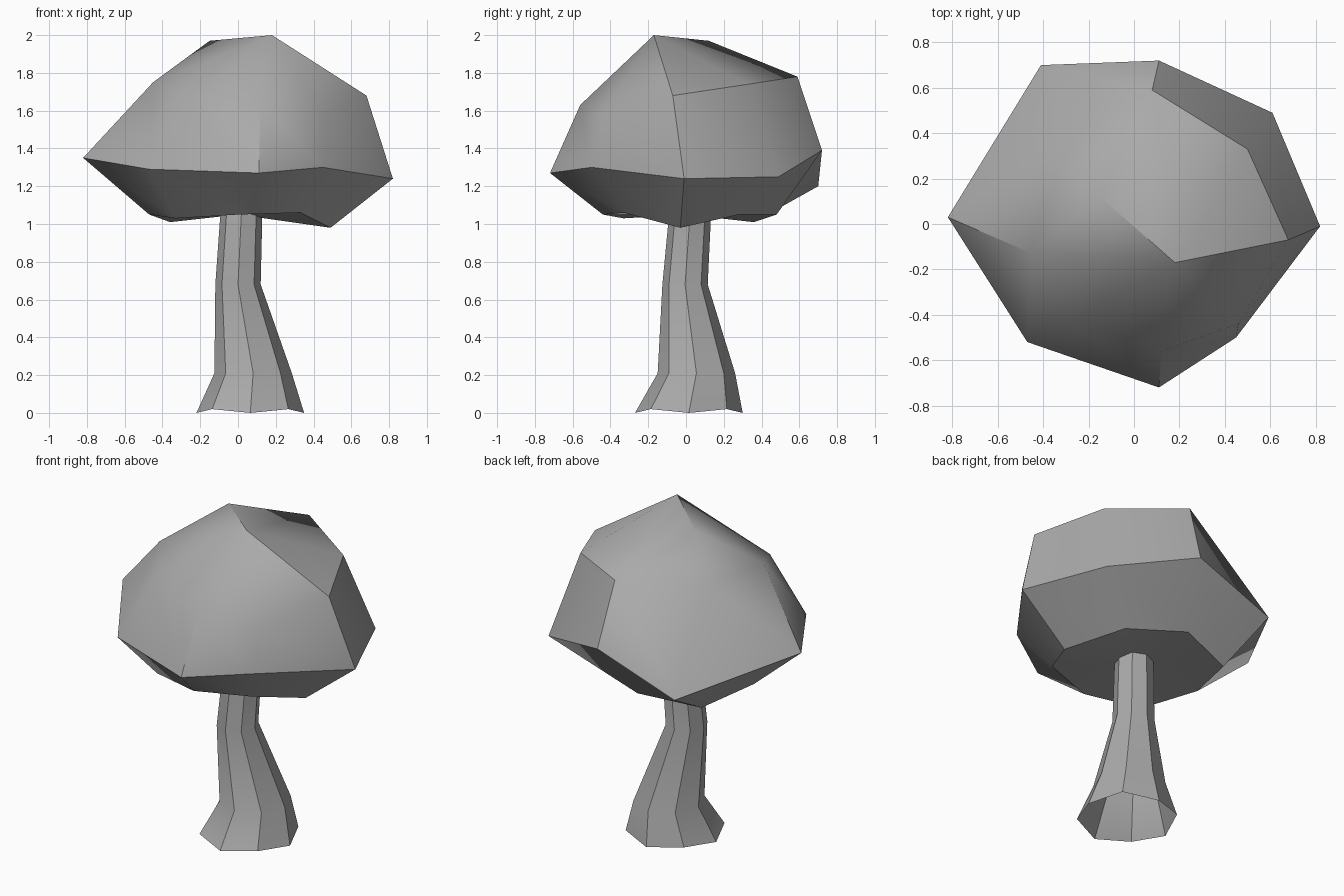
import bpy
import bmesh
import math

default_cube = bpy.data.objects.get("Cube")
if default_cube:
    bpy.data.objects.remove(default_cube, do_unlink=True)


def make_material(name, colour):
    material = bpy.data.materials.new(name)
    material.use_nodes = True
    material.diffuse_color = colour
    material.node_tree.nodes["Principled BSDF"].inputs["Base Color"].default_value = colour
    return material


def bridge_rings(bm, first_ring, second_ring):
    """Join two equal closed rings with a band of quads."""
    count = len(first_ring)
    for i in range(count):
        j = (i + 1) % count
        bm.faces.new((first_ring[i], first_ring[j], second_ring[j], second_ring[i]))


def fan(bm, centre, rim):
    """Fill between one point and an open run of rim points."""
    for start, end in zip(rim, rim[1:]):
        bm.faces.new((centre, start, end))


def finish(bm, name, material, sharp_angle):
    bmesh.ops.recalc_face_normals(bm, faces=bm.faces[:])
    mesh = bpy.data.meshes.new(name)
    bm.to_mesh(mesh)
    bm.free()
    mesh.materials.append(material)
    part = bpy.data.objects.new(name, mesh)
    bpy.context.collection.objects.link(part)
    bpy.ops.object.select_all(action="DESELECT")
    part.select_set(True)
    bpy.context.view_layer.objects.active = part
    bpy.ops.object.shade_smooth_by_angle(angle=math.radians(sharp_angle))
    return part


grey = make_material("plain grey", (0.4, 0.4, 0.4, 1))
SIDES = 8

# Trunk: leaning octagonal tube, flared at the open foot (x, y, z, radius)
trunk_sections = [
    (0.065, 0.015, 0, 0.285),
    (0.08, 0.055, 0.21, 0.205),
    (0, -0.005, 0.68, 0.12),
    (0.02, 0.025, 1.1, 0.11),
]
bm = bmesh.new()
rings = []
for x, y, z, radius in trunk_sections:
    ring = []
    for i in range(SIDES):
        angle = math.tau * i / SIDES
        lift = 0.02 if z == 0 and i % 2 else 0
        ring.append(bm.verts.new((x + radius * math.cos(angle),
                                  y + radius * math.sin(angle), z + lift)))
    rings.append(ring)
for below, above in zip(rings, rings[1:]):
    bridge_rings(bm, below, above)
finish(bm, "trunk", grey, 35)

# Crown: irregular faceted rings, all running clockwise from the +x side
lower_ring = [(0.49, -0.03, 0.98), (0.33, -0.33, 1.06), (0, -0.44, 1.05), (-0.33, -0.33, 1.03),
              (-0.47, 0, 1.05), (-0.36, 0.36, 1.01), (0, 0.48, 1.05), (0.3, 0.28, 1.05)]
middle_ring = [(0.82, -0.01, 1.24), (0.45, -0.5, 1.3), (0.11, -0.72, 1.27), (-0.47, -0.52, 1.29),
               (-0.82, 0.03, 1.35), (-0.41, 0.7, 1.2), (0.11, 0.72, 1.39), (0.61, 0.49, 1.25)]
upper_ring = [(0.68, -0.07, 1.68), (0.46, -0.44, 1.57), (0.12, -0.56, 1.63), (-0.28, -0.43, 1.65),
              (-0.45, -0.13, 1.75), (-0.37, 0.32, 1.76), (0.08, 0.59, 1.78), (0.5, 0.33, 1.74)]
bm = bmesh.new()
lower, middle, upper = [[bm.verts.new(p) for p in ring]
                        for ring in (lower_ring, middle_ring, upper_ring)]
bridge_rings(bm, lower, middle)
bridge_rings(bm, middle, upper)

# Crown top: a short ridge between two peaks
front_peak = bm.verts.new((0.18, -0.17, 2))
back_peak = bm.verts.new((-0.15, 0.12, 1.97))
fan(bm, front_peak, upper[6:] + upper[:5])
fan(bm, back_peak, upper[4:7])
bm.faces.new((front_peak, upper[4], back_peak))
bm.faces.new((front_peak, back_peak, upper[6]))

# Crown underside
base_centre = bm.verts.new((0, 0, 1.05))
fan(bm, base_centre, lower + lower[:1])
finish(bm, "crown", grey, 35)
